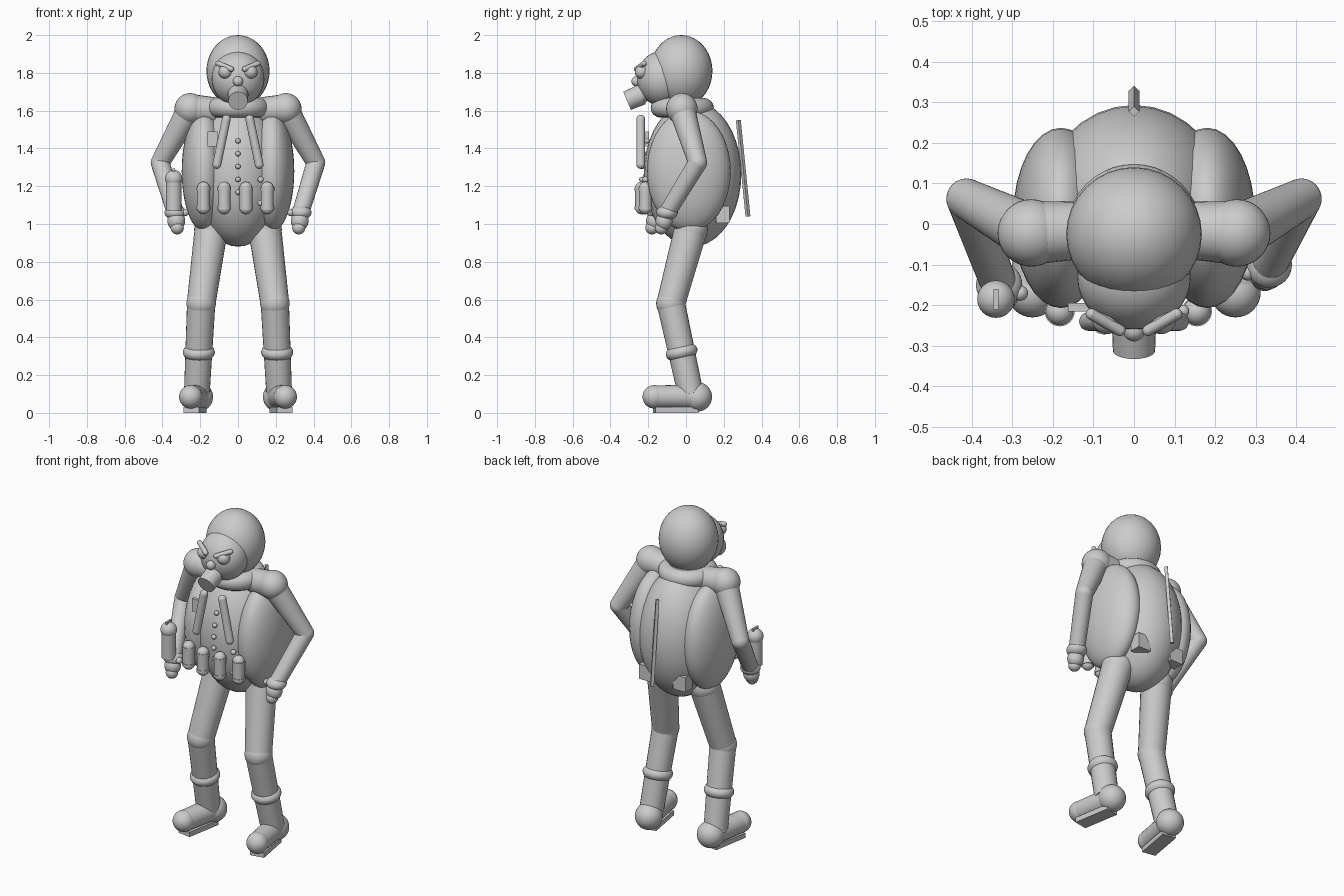
import bpy, math
from mathutils import Vector

cube = bpy.data.objects.get("Cube")
if cube:
    bpy.data.objects.remove(cube, do_unlink=True)

grey = bpy.data.materials.new("plain_grey")
grey.use_nodes = True
grey.diffuse_color = (0.6, 0.6, 0.6, 1)
grey.node_tree.nodes["Principled BSDF"].inputs["Base Color"].default_value = (0.6, 0.6, 0.6, 1)


def finish(name, smooth=True):
    ob = bpy.context.object
    ob.name = name
    ob.data.materials.append(grey)
    if smooth:
        bpy.ops.object.shade_smooth_by_angle(angle=math.radians(40))
    return ob


def ball(name, centre, size, tilt=(0, 0, 0)):
    """Ellipsoid; size is one radius or three."""
    if isinstance(size, (int, float)):
        size = (size,) * 3
    bpy.ops.mesh.primitive_uv_sphere_add(segments=32, ring_count=20, location=centre, rotation=tilt)
    bpy.context.object.scale = size
    return finish(name)


def rod(name, a, b, r1, r2=None, sides=24):
    """Tapered cylinder from a to b."""
    a, b = Vector(a), Vector(b)
    d = b - a
    bpy.ops.mesh.primitive_cone_add(vertices=sides, radius1=r1, radius2=r2 or r1, depth=d.length,
                                    location=(a + b) / 2)
    bpy.context.object.rotation_euler = d.to_track_quat('Z', 'Y').to_euler()
    return finish(name)


def capsule(name, a, b, r):
    rod(name, a, b, r)
    ball(name + "_end", a, r)
    ball(name + "_end", b, r)


def block(name, centre, size, tilt=(0, 0, 0)):
    bpy.ops.mesh.primitive_cube_add(size=1, location=centre, rotation=tilt)
    bpy.context.object.scale = size
    return finish(name, False)


# Head, face and breathing mask
ball("hood", (0, -0.025, 1.81), (0.167, 0.165, 0.19))
ball("face", (0, -0.13, 1.77), (0.14, 0.13, 0.145))
ball("nose", (0, -0.262, 1.755), 0.027)
ball("mask_base", (0, -0.245, 1.685), 0.052)
rod("mask_nozzle", (0, -0.235, 1.685), (0, -0.312, 1.652), 0.055, 0.052)

# Torso and collar
ball("body", (0, 0.035, 1.265), (0.235, 0.258, 0.385))
bpy.ops.mesh.primitive_torus_add(major_radius=0.115, minor_radius=0.052, major_segments=40,
                                 minor_segments=16, location=(0, -0.02, 1.615))
finish("collar")
ball("neck", (0, -0.01, 1.62), (0.12, 0.12, 0.08))

# Chest details
for i in range(5):
    z = 1.44 - 0.068 * i
    y = 0.035 - 0.258 * math.sqrt(1 - ((z - 1.265) / 0.385) ** 2)
    ball("button", (0, y - 0.012, z), 0.014)
block("chest_badge", (-0.135, -0.205, 1.45), (0.055, 0.02, 0.08))
for x in (-0.183, -0.073, 0.042, 0.155):
    y = -0.215 - 0.02 * (abs(x) < 0.1)
    capsule("belt_canister", (x, y, 1.085), (x, y, 1.19), 0.034)
    for z in (1.085, 1.185):
        rod("canister_band", (x, y, z - 0.008), (x, y, z + 0.008), 0.037)
for z in (1.235, 1.11):
    ball("belt_stud", (0.12, -0.215, z), 0.016)

# Back mast
rod("back_mast", (0, 0.328, 1.04), (0, 0.277, 1.55), 0.013, sides=4)

for s, side in ((-1, "right_"), (1, "left_")):
    # Eyes and brows
    ball(side + "eye", (s * 0.067, -0.235, 1.805), 0.036)
    capsule(side + "brow", (s * 0.105, -0.222, 1.85), (s * 0.035, -0.262, 1.82), 0.014)

    # Side lobe, back pocket and chest tube
    ball(side + "side_lobe", (s * 0.18, 0.015, 1.28), (0.118, 0.222, 0.32))
    block(side + "back_pocket", (s * 0.115, 0.195, 1.05), (0.085, 0.07, 0.09))
    capsule(side + "chest_tube", (s * 0.062, -0.24, 1.555), (s * 0.112, -0.24, 1.315), 0.023)

    # Arm, with the right hand held further forward
    lead = 0.05 if s < 0 else 0
    shoulder = Vector((s * 0.253, -0.022, 1.61))
    elbow = Vector((s * 0.412, 0.062, 1.325))
    wrist = Vector((s * 0.332, -0.1 - lead, 1.06))
    tip = Vector((s * 0.322, -0.13 - lead, 0.98))
    ball(side + "shoulder", shoulder, 0.083)
    rod(side + "shoulder_link", shoulder, (s * 0.12, -0.015, 1.6), 0.078, 0.07)
    rod(side + "upper_arm", shoulder, elbow, 0.07, 0.05)
    ball(side + "elbow", elbow, 0.05)
    rod(side + "forearm", elbow, wrist, 0.05, 0.045)
    ball(side + "cuff", wrist, (0.057, 0.057, 0.04))
    ball(side + "hand", wrist.lerp(tip, 0.55), (0.047, 0.045, 0.05))
    ball(side + "fingers", tip, 0.035)
    ball(side + "thumb", wrist + Vector((-s * 0.052, -0.02, 0)), 0.019)

    # Leg and boot
    hip = Vector((s * 0.142, 0.025, 0.97))
    knee = Vector((s * 0.195, -0.08, 0.58))
    heel = Vector((s * 0.21, 0.06, 0.085))
    toe = Vector((s * 0.25, -0.168, 0.085))
    ankle = Vector((s * 0.218, 0.025, 0.1))
    ball(side + "hip", hip, 0.09)
    rod(side + "thigh", hip, knee, 0.088, 0.076)
    ball(side + "knee", knee, 0.078)
    rod(side + "shin", knee, ankle, 0.075, 0.068)
    boot_cuff = knee.lerp(ankle, 0.54)
    ball(side + "boot_cuff", boot_cuff, (0.085, 0.085, 0.05), (0.22, 0, 0))
    ball(side + "heel", heel, 0.078)
    rod(side + "foot", heel, toe, 0.065, 0.06)
    ball(side + "toe", toe, 0.062)
    block(side + "sole", (s * 0.228, -0.055, 0.015), (0.085, 0.23, 0.03), (0, 0, s * 0.17))

# Lamp held in the right hand
lamp = Vector((-0.34, -0.185, 0))
rod("lamp_body", lamp + Vector((0, 0, 1.07)), lamp + Vector((0, 0, 1.235)), 0.041)
ball("lamp_cap", lamp + Vector((0, 0, 1.24)), 0.046)
block("lamp_switch", lamp + Vector((0, 0, 1.285)), (0.012, 0.05, 0.02))
